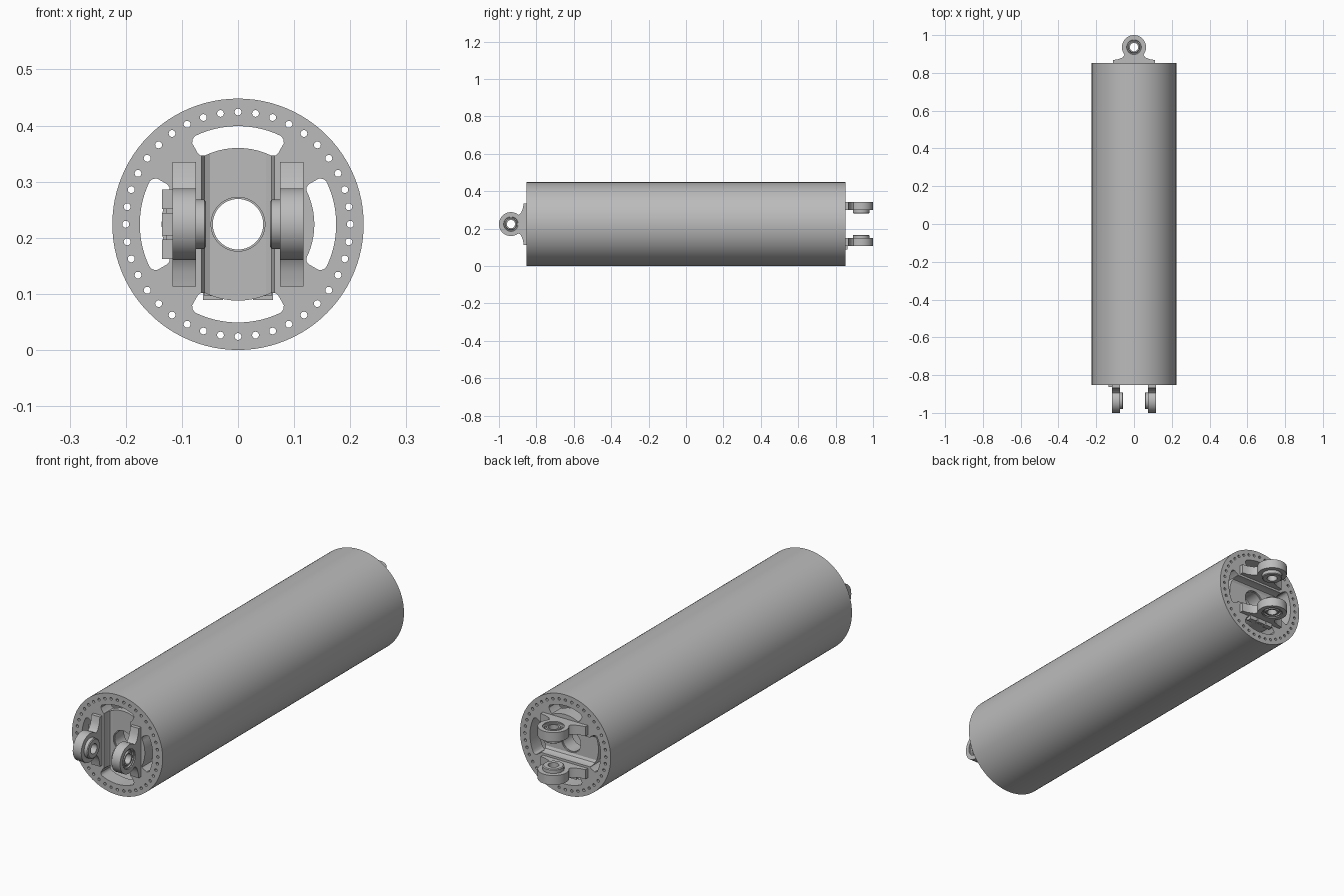
import bpy, bmesh
from math import sin, cos, pi, radians
from mathutils import Matrix, Vector

if "Cube" in bpy.data.objects:
    bpy.data.objects.remove(bpy.data.objects["Cube"])

R, FACE, INNER = 0.224, -0.852, -0.785   # body radius, cap front, cap back
EYE_Y, EYE_R = -0.936, 0.064             # lug eye centre and radius

grey = bpy.data.materials.new("metal_grey")
grey.use_nodes = True
grey.diffuse_color = (0.5, 0.5, 0.5, 1)
grey.node_tree.nodes["Principled BSDF"].inputs["Base Color"].default_value = (0.5, 0.5, 0.5, 1)


def make(name, bm):
    bmesh.ops.recalc_face_normals(bm, faces=bm.faces)
    me = bpy.data.meshes.new(name)
    bm.to_mesh(me)
    bm.free()
    me.materials.append(grey)
    ob = bpy.data.objects.new(name, me)
    bpy.context.collection.objects.link(ob)
    return ob


def activate(ob):
    bpy.ops.object.select_all(action='DESELECT')
    ob.select_set(True)
    bpy.context.view_layer.objects.active = ob


def prism(bm, points, direction):
    """Extrude a closed outline along a direction."""
    face = bm.faces.new([bm.verts.new(p) for p in points])
    new = bmesh.ops.extrude_face_region(bm, geom=[face])["geom"]
    bmesh.ops.translate(bm, vec=direction, verts=[v for v in new if isinstance(v, bmesh.types.BMVert)])


def disc(r, y, n, cx=0, cz=0):
    return [(cx + r * cos(2 * pi * i / n), y, cz + r * sin(2 * pi * i / n)) for i in range(n)]


def box(bm, x0, x1, y0, y1, z0, z1):
    prism(bm, [(x0, y0, z0), (x1, y0, z0), (x1, y0, z1), (x0, y0, z1)], (0, y1 - y0, 0))


def lathe(name, profile, axis, n):
    """Revolve a closed (position along axis, radius) outline."""
    bm = bmesh.new()
    spot = (lambda a, r: (a, 0, r)) if axis == 'X' else (lambda a, r: (r, a, 0))
    vs = [bm.verts.new(spot(a, r)) for a, r in profile]
    es = [bm.edges.new((vs[i - 1], vs[i])) for i in range(len(vs))]
    bmesh.ops.spin(bm, geom=vs + es, cent=(0, 0, 0), axis=(1, 0, 0) if axis == 'X' else (0, 1, 0),
                   angle=2 * pi, steps=n, use_merge=True)
    bmesh.ops.remove_doubles(bm, verts=bm.verts, dist=1e-5)
    return make(name, bm)


def cut(ob, bm):
    cutter = make("cutter", bm)
    cutter.hide_render = True
    mod = ob.modifiers.new("cut", 'BOOLEAN')
    mod.operation, mod.solver, mod.object = 'DIFFERENCE', 'EXACT', cutter
    activate(ob)
    bpy.ops.object.modifier_apply(modifier=mod.name)
    bpy.data.objects.remove(cutter)


def build_cap():
    bm = bmesh.new()
    prism(bm, disc(R, FACE, 96), (0, INNER - FACE, 0))
    cap = make("end_cap", bm)
    # bolt circle and four curved windows
    bm = bmesh.new()
    for i in range(40):
        a = 2 * pi * i / 40
        prism(bm, disc(0.0062, -0.9, 12, 0.2 * cos(a), 0.2 * sin(a)), (0, 0.2, 0))
    outline = [(0.175, d) for d in range(-26, 27, 4)]
    outline += [(0.172, 28), (0.166, 29.5), (0.146, 29.5), (0.139, 28.5)]
    outline += [(0.136, d) for d in range(26, -27, -4)]
    outline += [(0.139, -28.5), (0.146, -29.5), (0.166, -29.5), (0.172, -28)]
    for k in range(4):
        prism(bm, [(r * cos(radians(d + 90 * k)), -0.9, r * sin(radians(d + 90 * k)))
                   for r, d in outline], (0, 0.2, 0))
    cut(cap, bm)
    # channel across the hub with sloped lower walls
    bm = bmesh.new()
    side = [(0.066, -0.9), (0.065, -0.83), (0.06, -0.818), (0.05, -0.812)]
    prism(bm, [(x, y, -0.139) for x, y in side] + [(-x, y, -0.139) for x, y in reversed(side)],
          (0, 0, 0.278))
    cut(cap, bm)
    # central bore
    bm = bmesh.new()
    prism(bm, disc(0.048, -0.9, 48), (0, 0.2, 0))
    cut(cap, bm)
    return cap


def build_lug():
    # rounded eye, narrow neck and flared foot
    half = [(EYE_Y - EYE_R * cos(radians(a)), EYE_R * sin(radians(a))) for a in range(0, 131, 10)]
    half += [(-0.89, 0.053), (-0.882, 0.06), (-0.872, 0.085), (-0.868, 0.111), (-0.835, 0.111)]
    pts = half + [(y, -z) for y, z in reversed(half[1:])]
    bm = bmesh.new()
    prism(bm, [(0.075, y, z) for y, z in pts], (0.042, 0, 0))
    lug = make("lug", bm)
    bm = bmesh.new()
    prism(bm, [(0, EYE_Y + y, z) for y, _, z in disc(0.044, 0, 40)], (0.2, 0, 0))
    cut(lug, bm)
    return lug


def build_bearing():
    # bush stands proud on the inner side and is recessed on the outer side
    ring = [(0.057, 0.022), (0.057, 0.04), (0.06, 0.044), (0.112, 0.044), (0.112, 0.039),
            (0.105, 0.037), (0.105, 0.032), (0.113, 0.029), (0.113, 0.022)]
    ob = lathe("bearing", ring, 'X', 40)
    ob.data.transform(Matrix.Translation((0, EYE_Y, 0)))
    return ob


def build_clip():
    # notched plate beside one lug
    bm = bmesh.new()
    box(bm, -0.128, -0.1, -0.86, -0.835, -0.06, 0.06)
    for z0, z1 in ((-0.062, -0.027), (-0.02, 0.02), (0.027, 0.062)):
        box(bm, -0.135, -0.11, -0.863, -0.84, z0, z1)
    return make("clip_plate", bm)


def copy_of(ob, matrix, name):
    new = ob.copy()
    new.data = ob.data.copy()
    new.data.transform(matrix)
    if matrix.determinant() < 0:
        new.data.flip_normals()
    new.name = name
    bpy.context.collection.objects.link(new)
    return new


# Front end parts, with the second lug mirrored
front = [build_cap(), build_clip()]
front.append(lathe("bore_collar", [(-0.806, 0.045), (-0.806, 0.055), (-0.79, 0.07),
                                   (-0.74, 0.07), (-0.74, 0.045)], 'Y', 48))
mirror = Matrix.Scale(-1, 4, Vector((1, 0, 0)))
for part in (build_lug(), build_bearing()):
    base = part.name
    part.name = "left_" + base
    front += [part, copy_of(part, mirror, "right_" + base)]

# Rear end is the same assembly, turned around and rolled a quarter turn
turn = Matrix.Rotation(pi, 4, Vector((1, 0, 1)).normalized())
rear_names = {"left_": "upper_", "right_": "lower_"}
parts = list(front)
for ob in front:
    name = ob.name
    for old, new in rear_names.items():
        name = name.replace(old, new)
    parts.append(copy_of(ob, turn, "rear_" + name))
    ob.name = "front_" + ob.name

# Hollow body tube between the caps
parts.append(lathe("body_tube", [(INNER, R), (-INNER, R), (-INNER, 0.212), (INNER, 0.212)], 'Y', 96))

for ob in parts:
    ob.data.transform(Matrix.Translation((0, 0, R)))
    activate(ob)
    bpy.ops.object.shade_smooth_by_angle(angle=radians(30))
